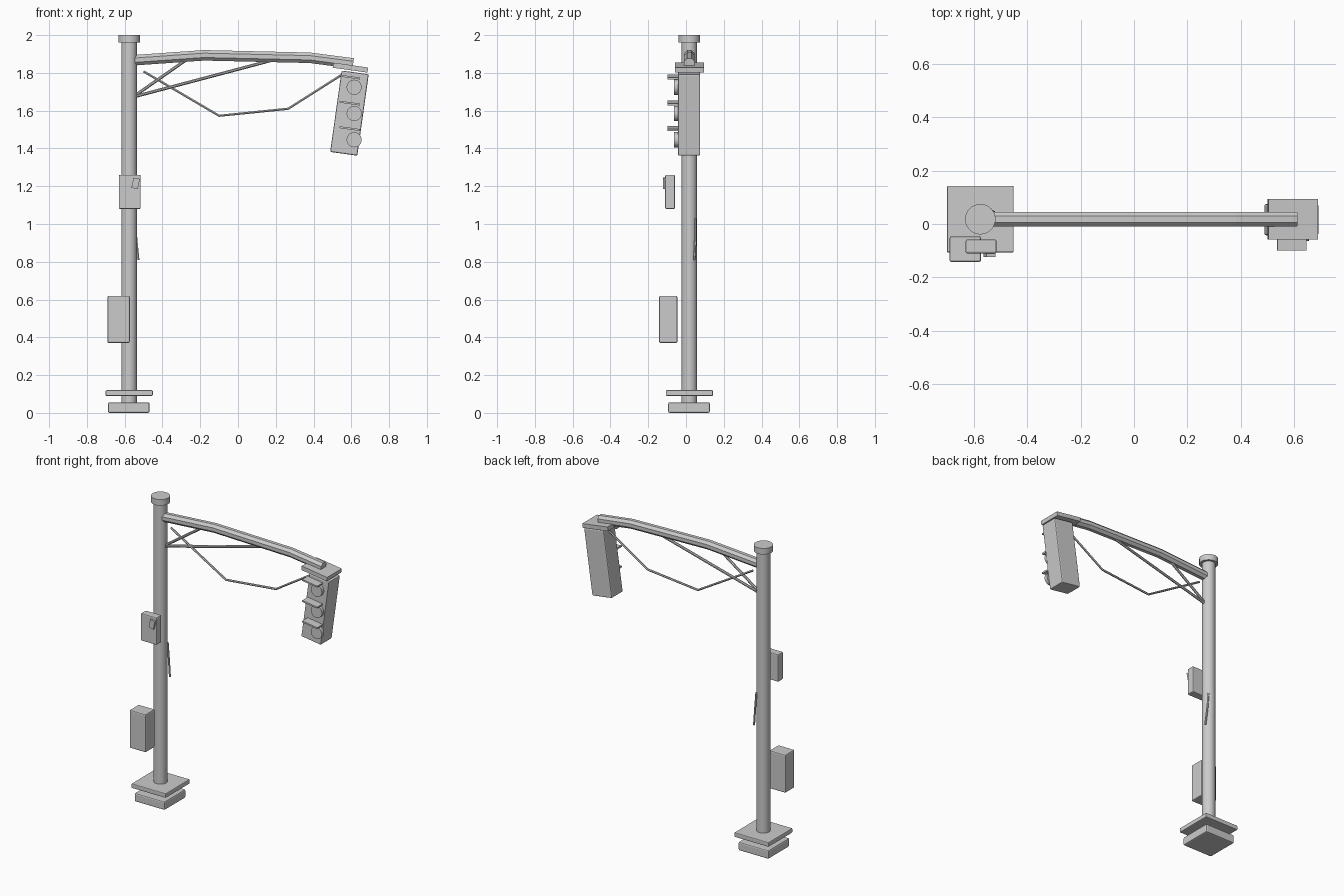
import bpy, bmesh, math
from mathutils import Vector

if "Cube" in bpy.data.objects:
    bpy.data.objects.remove(bpy.data.objects["Cube"])

grey = bpy.data.materials.new("light_grey")
grey.diffuse_color = (0.6, 0.6, 0.6, 1)
grey.use_nodes = True
grey.node_tree.nodes["Principled BSDF"].inputs["Base Color"].default_value = grey.diffuse_color
PX, PY = -0.576, 0.018          # pole axis
TILT = math.radians(8)          # lean of the signal head


def finish(name, bm, loc=(0, 0, 0), rot=(0, 0, 0), smooth=False):
    bmesh.ops.recalc_face_normals(bm, faces=bm.faces)
    me = bpy.data.meshes.new(name)
    bm.to_mesh(me)
    bm.free()
    me.materials.append(grey)
    ob = bpy.data.objects.new(name, me)
    bpy.context.collection.objects.link(ob)
    ob.location, ob.rotation_euler = loc, rot
    if smooth:
        bpy.ops.object.select_all(action='DESELECT')
        ob.select_set(True)
        bpy.context.view_layer.objects.active = ob
        bpy.ops.object.shade_smooth_by_angle(angle=math.radians(35))
    return ob


def box(name, loc, size, bevel=0.0, rot=(0, 0, 0)):
    bm = bmesh.new()
    bmesh.ops.create_cube(bm, size=1)
    bmesh.ops.scale(bm, vec=size, verts=bm.verts)
    if bevel:
        bmesh.ops.bevel(bm, geom=bm.edges[:], offset=bevel, segments=2,
                        profile=0.5, affect='EDGES')
    return finish(name, bm, loc, rot)


def cyl(name, loc, r, h, rot=(0, 0, 0), n=32):
    bm = bmesh.new()
    bmesh.ops.create_cone(bm, cap_ends=True, segments=n, radius1=r, radius2=r, depth=h)
    return finish(name, bm, loc, rot, True)


def tube(name, pts, r, n=8):
    # sweep a polygon along a path lying roughly in the xz plane
    pts = [Vector(p) for p in pts]
    bm = bmesh.new()
    rings = []
    for i, p in enumerate(pts):
        t = (pts[min(i + 1, len(pts) - 1)] - pts[max(i - 1, 0)]).normalized()
        u = t.cross(Vector((0, 1, 0))).normalized()
        v = t.cross(u)
        rings.append([bm.verts.new(p + r * (math.cos(a) * u + math.sin(a) * v))
                      for a in (2 * math.pi * (k + 0.5) / n for k in range(n))])
    for a, b in zip(rings, rings[1:]):
        for k in range(n):
            bm.faces.new((a[k], a[(k + 1) % n], b[(k + 1) % n], b[k]))
    bm.faces.new(rings[0])
    bm.faces.new(rings[-1])
    return finish(name, bm)


# base, pole and cap
box("base_block", (PX - 0.002, PY - 0.002, 0.028), (0.22, 0.22, 0.056), 0.008)
box("base_plate", (PX, PY, 0.105), (0.25, 0.25, 0.03), 0.005)
cyl("pole", (PX, PY, 0.985), 0.041, 1.95)
cyl("pole_cap", (PX, PY, 1.98), 0.057, 0.04)

# cabinets on the pole
box("control_cabinet", (-0.632, -0.094, 0.495), (0.118, 0.096, 0.25), 0.007)
box("call_box", (-0.573, -0.084, 1.17), (0.116, 0.052, 0.18), 0.006)
box("call_box_button", (-0.542, -0.116, 1.215), (0.034, 0.014, 0.055),
    rot=(0, math.radians(12), 0))
tube("pole_cable", [(-0.547, 0.05, 1.03), (-0.538, 0.05, 0.92), (-0.527, 0.045, 0.81)], 0.006, 6)

# mast arm with braces and hanging cable
tube("mast_arm", [(-0.55, PY, 1.867), (-0.18, PY, 1.893), (0.38, PY, 1.88), (0.61, PY, 1.85)], 0.03)
tube("long_brace", [(-0.545, PY, 1.675), (0.18, PY, 1.867)], 0.009)
tube("short_brace", [(-0.545, PY, 1.68), (-0.27, PY, 1.872)], 0.009)
tube("hanging_cable", [(-0.5, PY, 1.808), (-0.1, PY, 1.573), (0.265, PY, 1.61),
                       (0.56, PY, 1.797)], 0.007, 6)

# tilted signal head
rot = (0, TILT, 0)
box("head_bracket", (0.595, PY, 1.828), (0.186, 0.152, 0.027), rot=rot)
box("signal_head", (0.59, PY - 0.002, 1.587), (0.145, 0.118, 0.435), 0.007, rot)
for i, (lz, vz) in enumerate(((1.724, 1.778), (1.585, 1.64), (1.446, 1.505))):
    cyl(f"lens_{i + 1}", (0.615, -0.052, lz), 0.04, 0.024, (math.pi / 2, 0, 0), 24)
    box(f"visor_{i + 1}", (0.591, -0.069, vz), (0.11, 0.06, 0.01), rot=rot)
